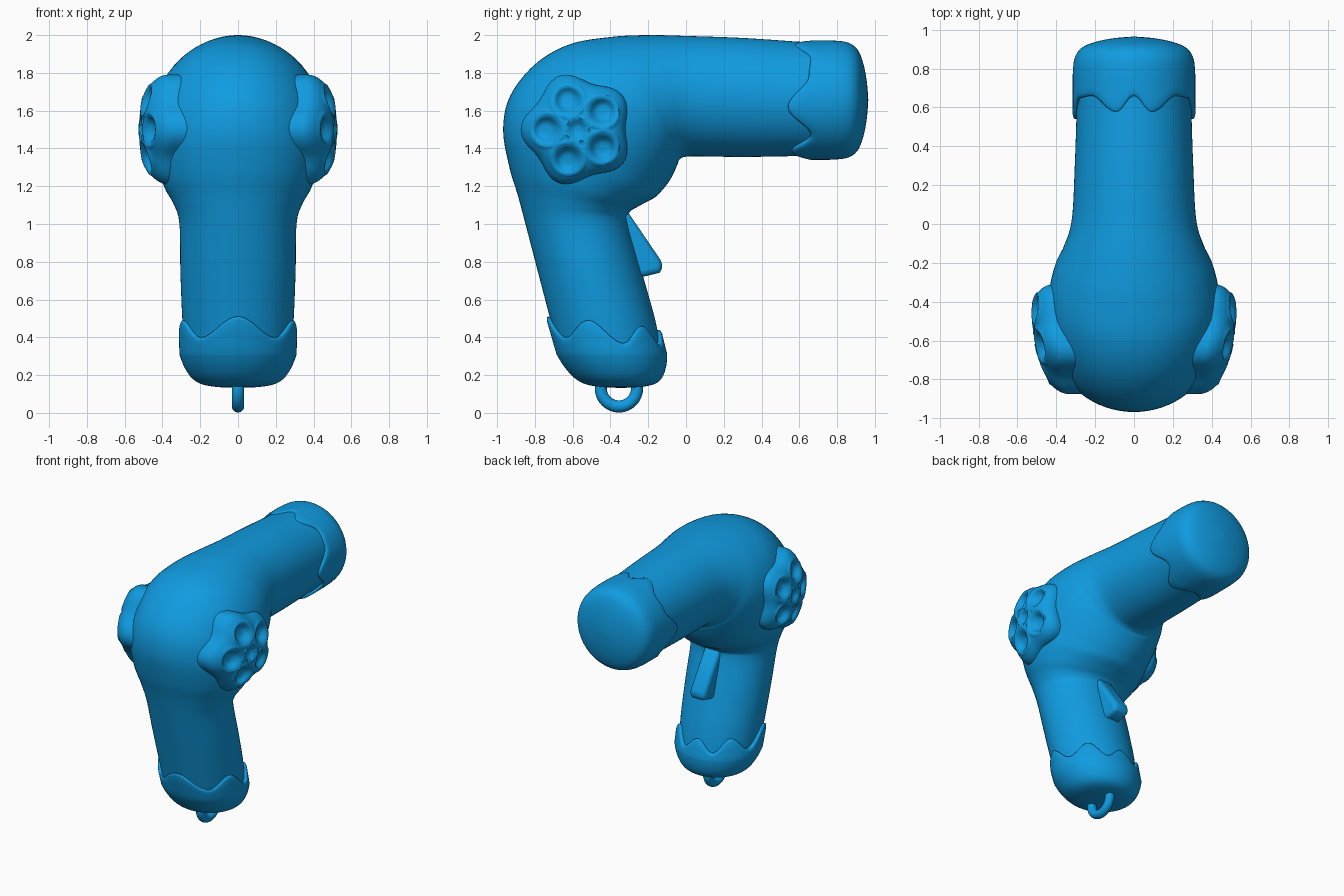
import bpy, bmesh, math
from mathutils import Vector

if "Cube" in bpy.data.objects:
    bpy.data.objects.remove(bpy.data.objects["Cube"])

blue = bpy.data.materials.new("bright_blue")
blue.diffuse_color = (0.005, 0.33, 0.75, 1)
blue.use_nodes = True
blue.node_tree.nodes["Principled BSDF"].inputs["Base Color"].default_value = blue.diffuse_color
TAU = 2 * math.pi


def make_object(name, bm, angle=60):
    bmesh.ops.remove_doubles(bm, verts=bm.verts, dist=1e-5)
    bmesh.ops.recalc_face_normals(bm, faces=bm.faces)
    me = bpy.data.meshes.new(name)
    bm.to_mesh(me)
    bm.free()
    ob = bpy.data.objects.new(name, me)
    bpy.context.collection.objects.link(ob)
    me.materials.append(blue)
    bpy.ops.object.select_all(action='DESELECT')
    ob.select_set(True)
    bpy.context.view_layer.objects.active = ob
    bpy.ops.object.shade_smooth_by_angle(angle=math.radians(angle))
    return ob


def skin(name, rings, close_end=True, angle=60):
    """Join successive closed rings of points into one surface."""
    bm = bmesh.new()
    vs = [[bm.verts.new(p) for p in r] for r in rings]
    n = len(vs[0])
    for a, b in zip(vs, vs[1:]):
        for i in range(n):
            j = (i + 1) % n
            bm.faces.new((a[i], a[j], b[j], b[i]))
    bm.faces.new(vs[0])
    if close_end:
        bm.faces.new(vs[-1])
    return make_object(name, bm, angle)


def spline(keys, steps):
    """Catmull-Rom through rows of numbers."""
    k = [keys[0]] + keys + [keys[-1]]
    out = []
    for i in range(1, len(k) - 2):
        for s in range(steps):
            t = s / steps
            out.append([0.5 * (2 * b + (c - a) * t + (2 * a - 5 * b + 4 * c - d) * t * t
                               + (3 * b - a - 3 * c + d) * t ** 3)
                        for a, b, c, d in zip(*k[i - 1:i + 3])])
    return out + [keys[-1]]


# Body: bent tube, each section = outer (y, z), inner (y, z), half width
sections = [
    (-.67, .30, -.125, .30, .28), (-.72, .50, -.165, .50, .295),
    (-.785, .75, -.235, .75, .305), (-.85, 1.0, -.305, 1.0, .31),
    (-.89, 1.15, -.30, 1.06, .34), (-.935, 1.3, -.24, 1.10, .39),
    (-.968, 1.5, -.165, 1.14, .425), (-.93, 1.68, -.125, 1.18, .44),
    (-.80, 1.845, -.09, 1.225, .445), (-.62, 1.95, -.065, 1.27, .435),
    (-.40, 1.99, -.045, 1.315, .405), (-.20, 2.0, -.03, 1.345, .36),
    (.02, 1.995, .03, 1.358, .32), (.30, 1.985, .30, 1.355, .305),
    (.60, 1.965, .60, 1.36, .295), (.80, 1.955, .80, 1.365, .29)]
rings = []
for yo, zo, yi, zi, hw in spline(sections, 7):
    mid = Vector((0, (yo + yi) / 2, (zo + zi) / 2))
    arm = Vector((0, (yo - yi) / 2, (zo - zi) / 2))
    rings.append([mid + arm * math.cos(TAU * i / 72) + Vector((hw * math.sin(TAU * i / 72), 0, 0))
                  for i in range(72)])
skin("dryer_body", rings)


def wave(keys, a):
    """Smooth left-right symmetric wave through (degrees, value) keys."""
    d = abs((math.degrees(a) + 180) % 360 - 180)
    for (d0, v0), (d1, v1) in zip(keys, keys[1:]):
        if d <= d1:
            return v0 + (v1 - v0) * (1 - math.cos(math.pi * (d - d0) / (d1 - d0))) / 2
    return keys[-1][1]


def cap(name, edge, profile, place, lip):
    """Rounded cap with wavy rim: place(s, r, angle) maps to space."""
    n = 144
    rim = [wave(edge, TAU * i / n) for i in range(n)]
    rings = []
    sgn = 1 if profile[-1][0] > profile[0][0] else -1
    for off, r in lip:
        rings.append([place(rim[i] + sgn * off, r, TAU * i / n) for i in range(n)])
    s0, r0 = profile[0]
    for f in (.33, .66):
        rings.append([place(rim[i] + sgn * lip[-1][0] + f * (s0 - rim[i] - sgn * lip[-1][0]),
                            lip[-1][1] + f * (r0 - lip[-1][1]), TAU * i / n) for i in range(n)])
    for s, r in spline(profile, 4):
        rings.append([place(s, max(r, .002), TAU * i / n) for i in range(n)])
    skin(name, rings)


# Nozzle cap at the end of the barrel
cap("nozzle_cap",
    [(0, .66), (17, .575), (45, .66), (65, .65), (97, .54), (127, .66), (152, .56), (180, .64)],
    [(.76, .316), (.85, .307), (.905, .272), (.937, .2), (.957, .1), (.965, 0)],
    lambda s, r, a: (r * math.sin(a), s, 1.656 + r * math.cos(a)),
    [(.004, .285), (0, .306), (.006, .312), (.02, .316)])

# Handle cap: level rings that follow the leaning handle
cap("handle_cap",
    [(0, .51), (40, .40), (75, .49), (105, .37), (135, .46), (157, .36), (180, .44)],
    [(.31, .310), (.25, .288), (.19, .25), (.155, .2), (.138, .12), (.132, 0)],
    lambda s, r, a: (r * math.sin(a), -.39 - .27 * (s - .3) - r * .945 * math.cos(a), s),
    [(.004, .28), (0, .303), (.006, .309), (.02, .313)])

# Flower discs on both sides of the head
CY, CZ = -.575, 1.5
dimples = [(0, 0, .052, .025)] + [
    (.165 * math.cos(math.radians(36 + 72 * k)), .165 * math.sin(math.radians(36 + 72 * k)), .075, .045)
    for k in range(5)]


def flower_height(y, z, u):
    h = .512 + .13 * y - .6 * (y * y + z * z)
    if u > .65:
        h -= .08 * (1 - math.sqrt(max(0, 1 - ((u - .65) / .35) ** 2)))
    for dy, dz, r, depth in dimples:
        d = math.hypot(y - dy, z - dz) / r
        if d < 1:
            h -= depth * (1 - d ** 4) ** 2
        elif d < 1.4:
            h += .008 * math.sin(math.pi * (d - 1) / .4) ** 2 * (u < .85)
    return h


def flower(name, side):
    n, rings = 120, []
    us = [1.0] + [math.sin(math.pi / 2 * k / 32) for k in range(32, 0, -1)] + [.001]
    for k, u in enumerate(us):
        ring = []
        for i in range(n):
            a = TAU * i / n
            rad = u * (.277 + .023 * math.cos(5 * (a - math.radians(36))))
            y, z = rad * math.cos(a), rad * math.sin(a)
            x = .27 if k == 0 else flower_height(y, z, u)
            ring.append((side * x, CY + y, CZ + z))
        rings.append(ring)
    skin(name, rings)


flower("flower_right", 1)
flower("flower_left", -1)

# Trigger: bevelled wedge
bm = bmesh.new()
outline = [(-.36, 1.08), (-.305, 1.06), (-.21, .92), (-.135, .81), (-.12, .77), (-.14, .742), (-.25, .715), (-.36, .72)]
face = bm.faces.new([bm.verts.new((-.065, y, z)) for y, z in outline])
ext = bmesh.ops.extrude_face_region(bm, geom=[face])
bmesh.ops.translate(bm, vec=(.13, 0, 0), verts=[v for v in ext['geom'] if isinstance(v, bmesh.types.BMVert)])
trigger = make_object("trigger", bm, 50)
bev = trigger.modifiers.new("round", 'BEVEL')
bev.width, bev.segments, bev.limit_method = .03, 4, 'ANGLE'
bev.angle_limit = math.radians(50)

# Hanging ring under the handle
bpy.ops.mesh.primitive_torus_add(location=(0, -.355, .13), rotation=(0, math.pi / 2, 0),
                                 major_radius=.096, minor_radius=.032,
                                 major_segments=48, minor_segments=20)
loop = bpy.context.object
loop.name = "hanging_ring"
loop.data.materials.append(blue)
bpy.ops.object.shade_smooth()
